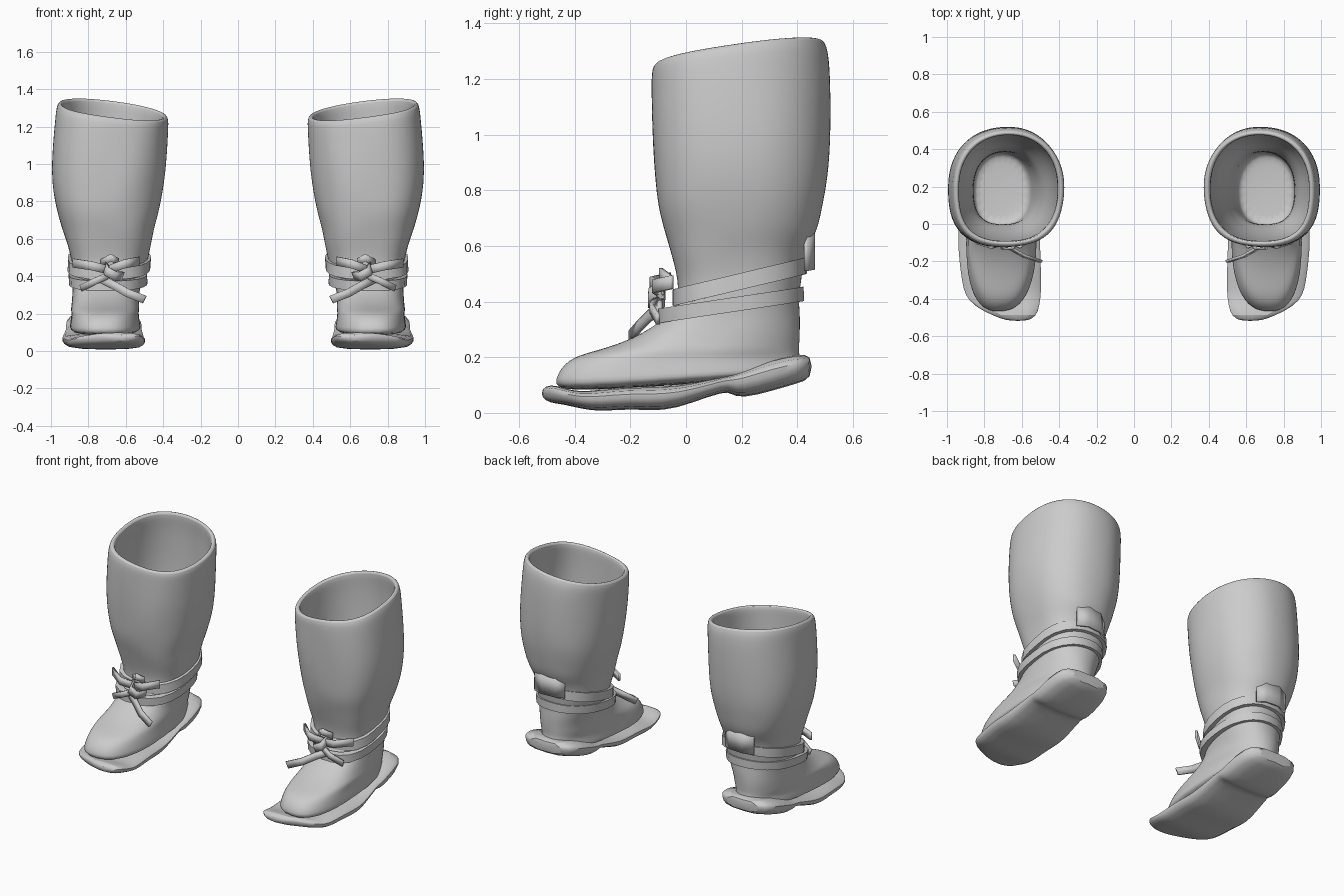
import bpy, bmesh
from math import sin, cos, pi
from mathutils import Vector, noise

cube = bpy.data.objects.get("Cube")
if cube:
    bpy.data.objects.remove(cube)

leather = bpy.data.materials.new("grey leather")
leather.use_nodes = True
GREY = (0.6, 0.6, 0.6, 1)
leather.diffuse_color = GREY
leather.node_tree.nodes["Principled BSDF"].inputs["Base Color"].default_value = GREY
SEG = 24


def finish(name, bm, side, levels=0, thickness=0, angle=1.0):
    """Place a part on one side, fix its normals and smooth it."""
    for v in bm.verts:
        v.co.x *= side
    bmesh.ops.recalc_face_normals(bm, faces=bm.faces)
    mesh = bpy.data.meshes.new(name)
    bm.to_mesh(mesh)
    bm.free()
    mesh.materials.append(leather)
    obj = bpy.data.objects.new(name, mesh)
    bpy.context.collection.objects.link(obj)
    if thickness:
        mod = obj.modifiers.new("thickness", "SOLIDIFY")
        mod.thickness, mod.offset = thickness, 0
    if levels:
        mod = obj.modifiers.new("smooth", "SUBSURF")
        mod.levels = mod.render_levels = levels
    bpy.ops.object.select_all(action="DESELECT")
    obj.select_set(True)
    bpy.context.view_layer.objects.active = obj
    bpy.ops.object.shade_smooth_by_angle(angle=angle)


def ring(z, x0, x1, y0, y1, tilt_x=0, tilt_y=0, inset=0, wrinkle=0.0):
    """Rounded outline with a squarer front, optionally tilted."""
    cx, cy = (x0 + x1) / 2, (y0 + y1) / 2
    rx, ry = (x1 - x0) / 2 - inset, (y1 - y0) / 2 - inset
    pts = []
    for i in range(SEG):
        a = 2 * pi * i / SEG
        c, s = cos(a), sin(a)
        n = 2.2 if s > 0 else (3.0 if c > 0 else 2.5)
        r = (abs(c) ** n + abs(s) ** n) ** (-1 / n)
        dx, dy = rx * r * c, ry * r * s
        p = Vector((cx + dx, cy + dy, z + tilt_x * dx + tilt_y * dy))
        bump = 1 + wrinkle * noise.noise(Vector((p.x * 5, p.y * 5, p.z * 11)))
        pts.append(Vector((cx + dx * bump, cy + dy * bump, p.z)))
    return pts


def loft(rings, closed=False):
    """Skin a list of equal rings; cap the ends unless it closes on itself."""
    bm = bmesh.new()
    rows = [[bm.verts.new(p) for p in r] for r in rings]
    pairs = list(zip(rows, rows[1:]))
    if closed:
        pairs.append((rows[-1], rows[0]))
    for a, b in pairs:
        for i in range(len(a)):
            j = (i + 1) % len(a)
            bm.faces.new((a[i], a[j], b[j], b[i]))
    if not closed:
        bm.faces.new(rows[0])
        bm.faces.new(rows[-1])
    return bm


def ribbon(name, side, points, half, lean=0.0):
    """Flat strip of leather along a path."""
    bm = bmesh.new()
    up = Vector((lean, 0, 1)).normalized() * half
    rows = [[bm.verts.new(Vector(p) + up * k) for k in (-1, 1)] for p in points]
    for a, b in zip(rows, rows[1:]):
        bm.faces.new((a[0], b[0], b[1], a[1]))
    finish(name, bm, side, thickness=0.014)


# shaft rings: height, inner x, outer x, front y, back y, tilts
SHAFT = [
    (1.295, .372, .965, -.125, .505, .13, .15),
    (1.22, .372, .98, -.127, .522, .1, .1),
    (1.0, .382, 1.0, -.124, .524), (.85, .40, .99, -.115, .517),
    (.74, .425, .965, -.1, .495), (.65, .45, .94, -.08, .475),
    (.58, .465, .915, -.06, .432), (.48, .485, .89, -.03, .42),
]
# instep, toe and heel rings
FOOT = [
    (.41, .50, .885, -.03, .41), (.36, .515, .88, -.06, .41),
    (.30, .53, .885, -.13, .41), (.25, .53, .89, -.23, .41),
    (.222, .53, .895, -.33, .41), (.195, .53, .89, -.43, .415),
    (.14, .52, .90, -.48, .42, 0, .05), (.10, .515, .90, -.47, .42, 0, .08),
]
# sole stations: y, inner x, outer x, bottom z, top z
SOLE = [
    (-.52, .56, .68, .055, .085), (-.49, .515, .76, .035, .105),
    (-.44, .50, .86, .03, .09), (-.38, .492, .91, .015, .075),
    (-.31, .49, .925, .003, .085), (-.2, .493, .94, .015, .095),
    (-.08, .497, .948, .003, .095), (.02, .50, .94, .035, .105),
    (.14, .51, .925, .078, .135), (.16, .51, .925, .068, .14),
    (.20, .51, .925, .05, .155), (.31, .51, .925, .078, .195),
    (.40, .53, .91, .105, .212), (.455, .58, .86, .122, .212),
]


def sole_section(y, x0, x1, z0, z1):
    w, h = min(.025, (x1 - x0) / 5), (z1 - z0) * .3
    pts = [(x0 + 2 * w, z0), (x1 - 2 * w, z0), (x1 - w / 2, z0 + h), (x1, z1 - h),
           (x1 - w, z1), (x0 + w, z1), (x0, z1 - h), (x0 + w / 2, z0 + h)]
    return [Vector((x, y, z)) for x, z in pts]


def band(name, side, z, half, box, tilt):
    """Strap wrapped round the ankle."""
    loops = [ring(z + dz, *box, 0, tilt, inset, .03) for dz, inset in
             ((-half, .035), (-half, 0), (half, 0), (half, .035))]
    finish(name, loft(loops, closed=True), side, angle=.7)


for side, word in ((1, "left"), (-1, "right")):
    # hollow boot: footbed, lining, rim, outer leather, underside
    lining = [ring(.22, .57, .85, .0, .37), ring(.25, .55, .86, -.01, .385)]
    lining += [ring(*r, inset=.035) if len(r) == 7 else ring(*r, 0, 0, .035)
               for r in reversed(SHAFT)]
    outer = [ring(*r, *([0] * (7 - len(r))), 0, .035) for r in SHAFT + FOOT]
    finish(word + "_boot_body", loft(lining + outer), side, levels=2, angle=1.2)

    # sole with heel
    finish(word + "_sole", loft([sole_section(*s) for s in SOLE]), side,
           levels=1, angle=.8)

    # ankle straps
    band(word + "_lower_strap", side, .388, .026, (.485, .902, -.105, .428), .15)
    band(word + "_upper_strap", side, .472, .03, (.468, .91, -.05, .438), .24)

    # tied knot at the front
    ribbon(word + "_inner_bow", side,
           [(.70, -.08, .43), (.61, -.125, .465), (.53, -.06, .48)], .024)
    ribbon(word + "_outer_bow", side,
           [(.68, -.08, .43), (.78, -.115, .455), (.88, -.05, .47)], .024)
    ribbon(word + "_bow_ear", side,
           [(.64, -.06, .475), (.68, -.09, .50), (.73, -.05, .47)], .02)
    ribbon(word + "_knot", side,
           [(.62, -.08, .40), (.655, -.13, .40), (.70, -.13, .425), (.71, -.08, .45)],
           .024, -.4)
    ribbon(word + "_strap_tail", side,
           [(.73, -.09, .385), (.66, -.13, .35), (.59, -.17, .31), (.50, -.2, .275)],
           .022, -.5)
    ribbon(word + "_outer_tail", side,
           [(.68, -.1, .41), (.76, -.125, .375), (.84, -.1, .335)], .018, .3)

    # pull tab at the back
    ribbon(word + "_back_tab", side,
           [(.59, .42, .575), (.64, .45, .58), (.73, .457, .58), (.80, .43, .575)], .065)
